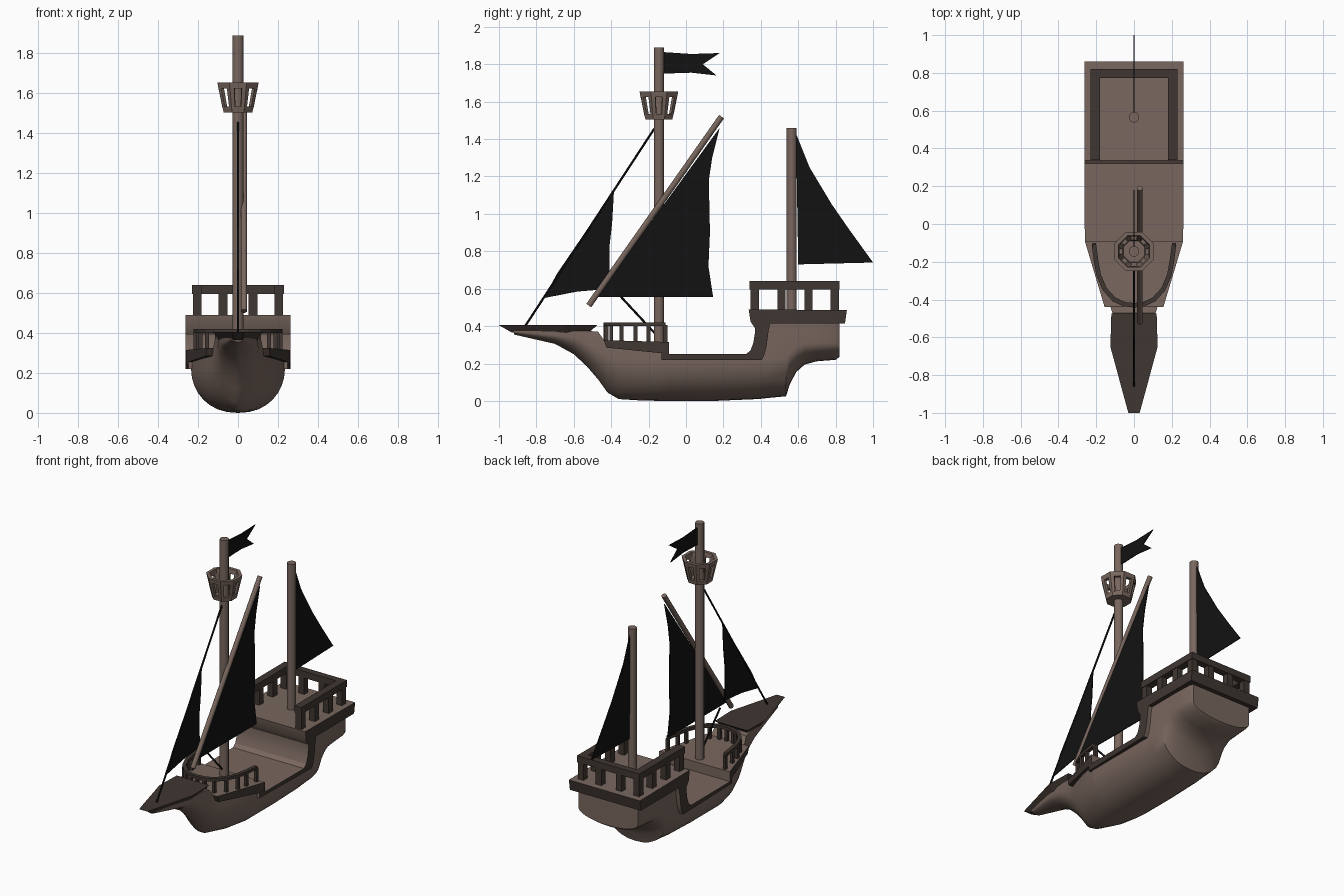
import bpy, bmesh, math
from mathutils import Vector

if "Cube" in bpy.data.objects:
    bpy.data.objects.remove(bpy.data.objects["Cube"])


def material(name, rgb):
    m = bpy.data.materials.new(name)
    m.diffuse_color = (*rgb, 1)
    m.use_nodes = True
    m.node_tree.nodes["Principled BSDF"].inputs["Base Color"].default_value = m.diffuse_color
    return m


WOOD = material("wood", (0.19, 0.135, 0.112))
DARK = material("dark_wood", (0.05, 0.037, 0.031))
CLOTH = material("black_cloth", (0.006, 0.006, 0.006))


def make(name, verts, faces, *mats, smooth=None):
    me = bpy.data.meshes.new(name)
    me.from_pydata(verts, [], faces)
    bm = bmesh.new()
    bm.from_mesh(me)
    bmesh.ops.remove_doubles(bm, verts=bm.verts, dist=1e-5)
    bmesh.ops.recalc_face_normals(bm, faces=bm.faces)
    bm.to_mesh(me)
    bm.free()
    ob = bpy.data.objects.new(name, me)
    bpy.context.collection.objects.link(ob)
    for m in mats:
        me.materials.append(m)
    if smooth:
        bpy.ops.object.select_all(action='DESELECT')
        ob.select_set(True)
        bpy.context.view_layer.objects.active = ob
        bpy.ops.object.shade_smooth_by_angle(angle=math.radians(smooth))
    return ob


def loft(rings, closed=False):
    """Join equal rings of points; cap the ends unless the loft closes on itself."""
    n, k = len(rings[0]), len(rings)
    verts = [p for r in rings for p in r]
    faces = [(i * n + j, i * n + (j + 1) % n, (i + 1) % k * n + (j + 1) % n, (i + 1) % k * n + j)
             for i in range(k if closed else k - 1) for j in range(n)]
    if not closed:
        faces += [tuple(range(n)), tuple(range((k - 1) * n, k * n))]
    return verts, faces


def join(parts):
    verts, faces = [], []
    for v, f in parts:
        faces += [tuple(i + len(verts) for i in q) for q in f]
        verts += v
    return verts, faces


def box(c, s):
    x, y, z = (d / 2 for d in s)
    ring = [(-x, -y), (x, -y), (x, y), (-x, y)]
    return loft([[(c[0] + a, c[1] + b, c[2] + h) for a, b in ring] for h in (-z, z)])


def rod(a, b, r, n=10):
    a, b = Vector(a), Vector(b)
    q = (b - a).to_track_quat('Z', 'Y')
    ring = [q @ Vector((r * math.cos(t), r * math.sin(t), 0))
            for t in (2 * math.pi * (i + .5) / n for i in range(n))]
    return loft([[tuple(e + p) for p in ring] for e in (a, b)])


def sheet(name, pts, x):
    make(name, *loft([[(x + d, y, z) for y, z in pts] for d in (-.003, .003)]), CLOTH)


# Hull: stations are y, half width, keel z, bilge z, top z
stations = [
    (.82, .22, .235, .30, .45), (.80, .23, .22, .31, .45), (.70, .235, .212, .31, .45),
    (.635, .235, .195, .31, .45), (.59, .235, .155, .29, .45), (.555, .235, .09, .26, .45),
    (.535, .235, .025, .23, .45), (.43, .235, .015, .225, .45), (.405, .235, .012, .225, .34),
    (.385, .235, .01, .22, .235), (.15, .235, 0, .22, .235), (-.10, .235, 0, .22, .235),
    (-.13, .23, 0, .22, .28), (-.25, .195, .003, .22, .29), (-.36, .155, .01, .22, .295),
    (-.42, .13, .045, .24, .30), (-.47, .115, .115, .27, .37), (-.53, .105, .185, .31, .375),
    (-.60, .10, .25, .34, .375), (-.70, .085, .305, .35, .375), (-.92, .035, .355, .37, .375)]
rings = []
for y, w, zk, zb, zt in stations:
    p = .9 if y > -.3 else 1.5          # the bow sections turn V-shaped
    ring = [(w, y, zt)]
    for i in range(8, -9, -1):
        t = i / 8 * math.pi / 2
        x = math.copysign(w * abs(math.sin(t)) ** p, i)
        ring.append((x, y, zk + (zb - zk) * (1 - math.cos(t))))
    rings.append(ring + [(-w, y, zt)])
make("hull", *loft(rings), WOOD, smooth=40)

# Deck: top edge paired with the lower edge of the dark side band
pairs = [
    ((-.44, .325), (-.425, .285)), ((-.09, .315), (-.13, .255)), ((-.09, .25), (-.13, .22)),
    ((.32, .25), (.405, .22)), ((.345, .27), (.42, .25)), ((.36, .31), (.43, .29)),
    ((.368, .36), (.437, .34)), ((.368, .39), (.442, .38)), ((.345, .425), (.45, .415)),
    ((.335, .49), (.46, .415)), ((.86, .485), (.85, .415))]


def half_width(y):
    return .262 if y > -.085 else .262 - (-.085 - y) * .30


rings = [[(s * half_width(y), y, z) for s, (y, z) in ((-1, a), (1, a), (1, b), (-1, b))]
         for a, b in pairs]
deck = make("deck_and_side_band", *loft(rings), DARK, WOOD, smooth=30)
for f in deck.data.polygons:
    if abs(f.normal.x) < .3 and (f.normal.z > .3 or f.center.y > -.3 and abs(f.normal.y) > .5
                                 and f.center.y < .5):
        f.material_index = 1

# Beak plate over the bow
outline = [(-.12, -.475), (.12, -.475), (.125, -.65), (.03, -1), (-.03, -1), (-.125, -.65)]
low = [(x * .75, -.52 if y > -.5 else y * .93 if y < -.9 else y) for x, y in outline]
make("beak", *loft([[(x, y, .405) for x, y in outline], [(x, y, .365) for x, y in low]]), DARK)

# Stern railing
parts = [box((s * .205, .58, .618), (.05, .48, .045)) for s in (-1, 1)]
parts.append(box((0, .797, .618), (.38, .046, .044)))
parts += [box((s * .205, y, .54), (.042, .044, .12)) for s in (-1, 1) for y in (.367, .51, .655, .795)]
parts += [box((s * .075, .795, .54), (.044, .042, .12)) for s in (-1, 1)]
make("stern_railing", *join(parts), DARK)

# Bow railing: a bent bar on balusters
side = [(.212, -.11), (.20, -.20), (.187, -.27), (.155, -.345), (.105, -.40), (.05, -.425)]
path = side + [(0, -.43)] + [(-x, y) for x, y in reversed(side)]
rings = []
for i, (x, y) in enumerate(path):
    a, b = path[max(i - 1, 0)], path[min(i + 1, len(path) - 1)]
    d = Vector((b[0] - a[0], b[1] - a[1])).normalized() * .012
    rings.append([(x - k * d.y, y + k * d.x, z) for k, z in ((-1, .4), (1, .4), (1, .42), (-1, .42))])
parts = [loft(rings)]
parts += [box((x, y, .36), (.02, .02, .09)) for x, y in path]
make("bow_railing", *join(parts), DARK)

# Masts and slanted yard
make("main_mast", *rod((0, -.145, .30), (0, -.145, 1.89), .028, 12), WOOD, smooth=40)
make("stern_mast", *rod((0, .565, .47), (0, .565, 1.46), .028, 12), WOOD, smooth=40)
make("yard", *rod((.03, -.52, .51), (.03, .19, 1.52), .016), WOOD, smooth=40)

# Crow's nest: two octagonal bands, a floor and eight posts


def octagon(r, z, turn=.5):
    return [(r * math.cos((i + turn) * math.pi / 4), r * math.sin((i + turn) * math.pi / 4) - .145, z)
            for i in range(8)]


def band(r0, z0, r1, z1, t):
    return loft([octagon(r0, z0), octagon(r1, z1), octagon(r1 - t, z1), octagon(r0 - t, z0)], closed=True)


parts = [band(.078, 1.505, .085, 1.535, .02), band(.106, 1.625, .112, 1.655, .022),
         loft([octagon(.075, 1.505), octagon(.075, 1.515)])]
for i in range(8):
    a = (i + .5) * math.pi / 4
    rings = []
    for r, z in ((.084, 1.53), (.106, 1.63)):
        ring = []
        for dr, da in ((-.016, -.2), (0, -.2), (0, 0), (0, .2), (-.016, .2)):
            k = (r + dr) * (1 if da == 0 else .95)
            ring.append((k * math.cos(a + da), k * math.sin(a + da) - .145, z))
        rings.append(ring)
    parts.append(loft(rings))
make("crows_nest", *join(parts), WOOD)

# Sails and flag
sheet("fore_sail", [(-.385, 1.125), (-.395, .95), (-.41, .82), (-.41, .70), (-.40, .60), (-.58, .585),
                    (-.76, .55), (-.69, .68), (-.54, .90)], 0)
sheet("main_sail", [(.18, 1.46), (.14, 1.30), (.122, 1.18), (.128, .90), (.12, .72), (.145, .555),
                    (-.47, .555), (-.30, .80)], .034)
sheet("stern_sail", [(.588, 1.43), (.66, 1.25), (.78, 1.05), (.87, .92), (1.0, .74), (.60, .73)], 0)
sheet("flag", [(-.12, 1.865), (.03, 1.855), (.18, 1.86), (.09, 1.80), (.163, 1.74), (.03, 1.755),
               (-.12, 1.75)], 0)

# Rigging ropes
ropes = [rod((0, -.17, 1.455), (0, -.86, .40), .006, 6), rod((0, -.36, .57), (0, -.165, .36), .006, 6)]
make("rigging", *join(ropes), CLOTH)
